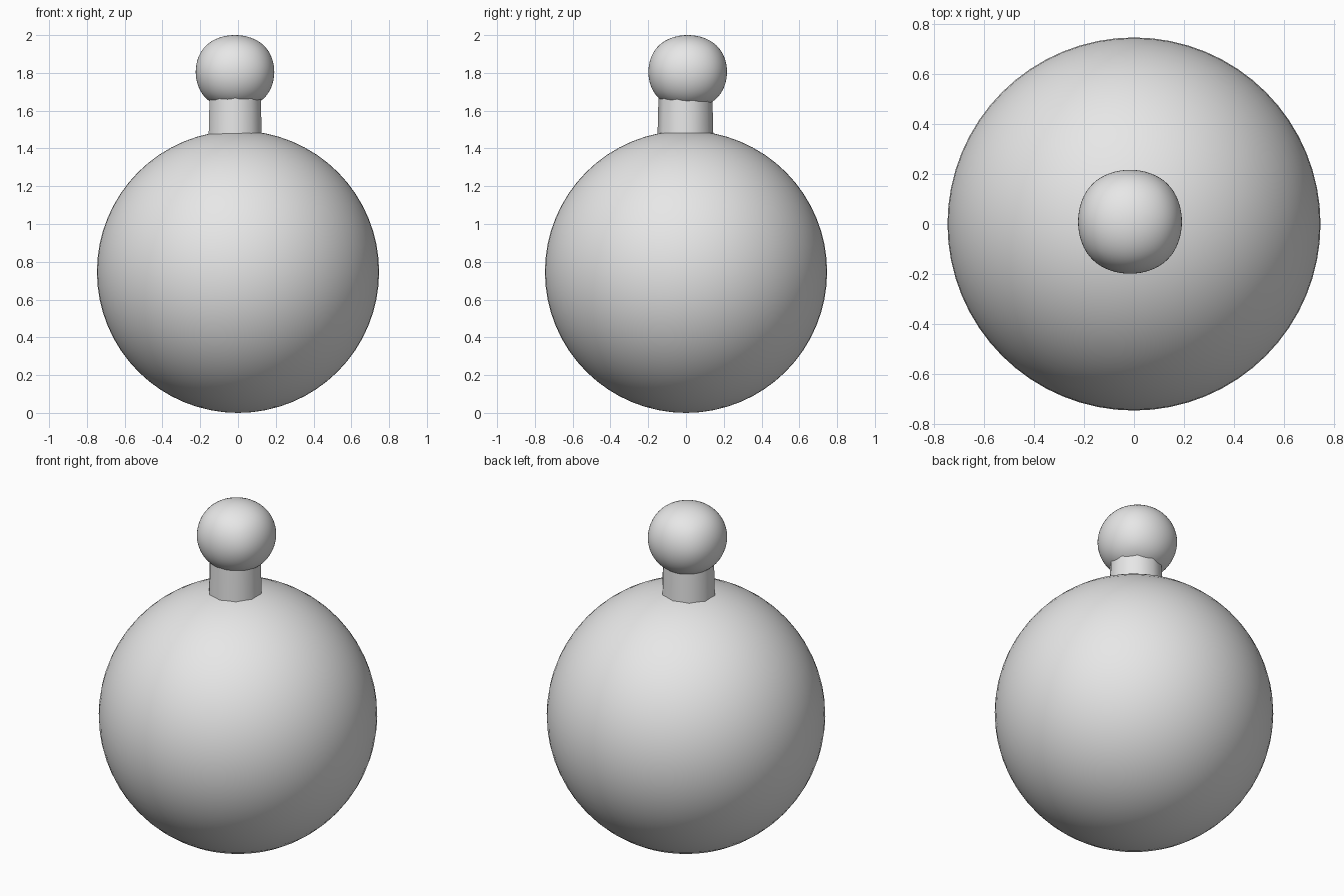
import bpy
import math

if "Cube" in bpy.data.objects:
    bpy.data.objects.remove(bpy.data.objects["Cube"])

grey = bpy.data.materials.new("light_grey")
grey.diffuse_color = (0.8, 0.8, 0.8, 1.0)
grey.use_nodes = True
grey.node_tree.nodes["Principled BSDF"].inputs["Base Color"].default_value = grey.diffuse_color


def finish(name, angle):
    """Name the active object, colour it and smooth it below the given angle."""
    obj = bpy.context.object
    obj.name = name
    obj.data.materials.append(grey)
    bpy.ops.object.shade_smooth_by_angle(angle=math.radians(angle))
    return obj


# Large round body
bpy.ops.mesh.primitive_uv_sphere_add(segments=64, ring_count=32, radius=0.747,
                                     location=(0, 0, 0.747))
finish("body", 60)

# Short faceted neck, slightly narrower at the top
bpy.ops.mesh.primitive_cone_add(vertices=10, radius1=0.148, radius2=0.142,
                                depth=0.24, location=(-0.015, -0.003, 1.575))
finish("neck", 40)

# Ball knob: a subdivided cube, so it stays a little squarish
bpy.ops.mesh.primitive_cube_add(size=2, location=(-0.016, 0.009, 1.805))
knob = bpy.context.object
subdivision = knob.modifiers.new("rounding", 'SUBSURF')
subdivision.levels = subdivision.render_levels = 4
bpy.ops.object.modifier_apply(modifier=subdivision.name)
reach = max(v.co.x for v in knob.data.vertices)
for v in knob.data.vertices:
    v.co.x *= 0.208 / reach
    v.co.y *= 0.208 / reach
    v.co.z *= 0.195 / reach
finish("knob", 60)
